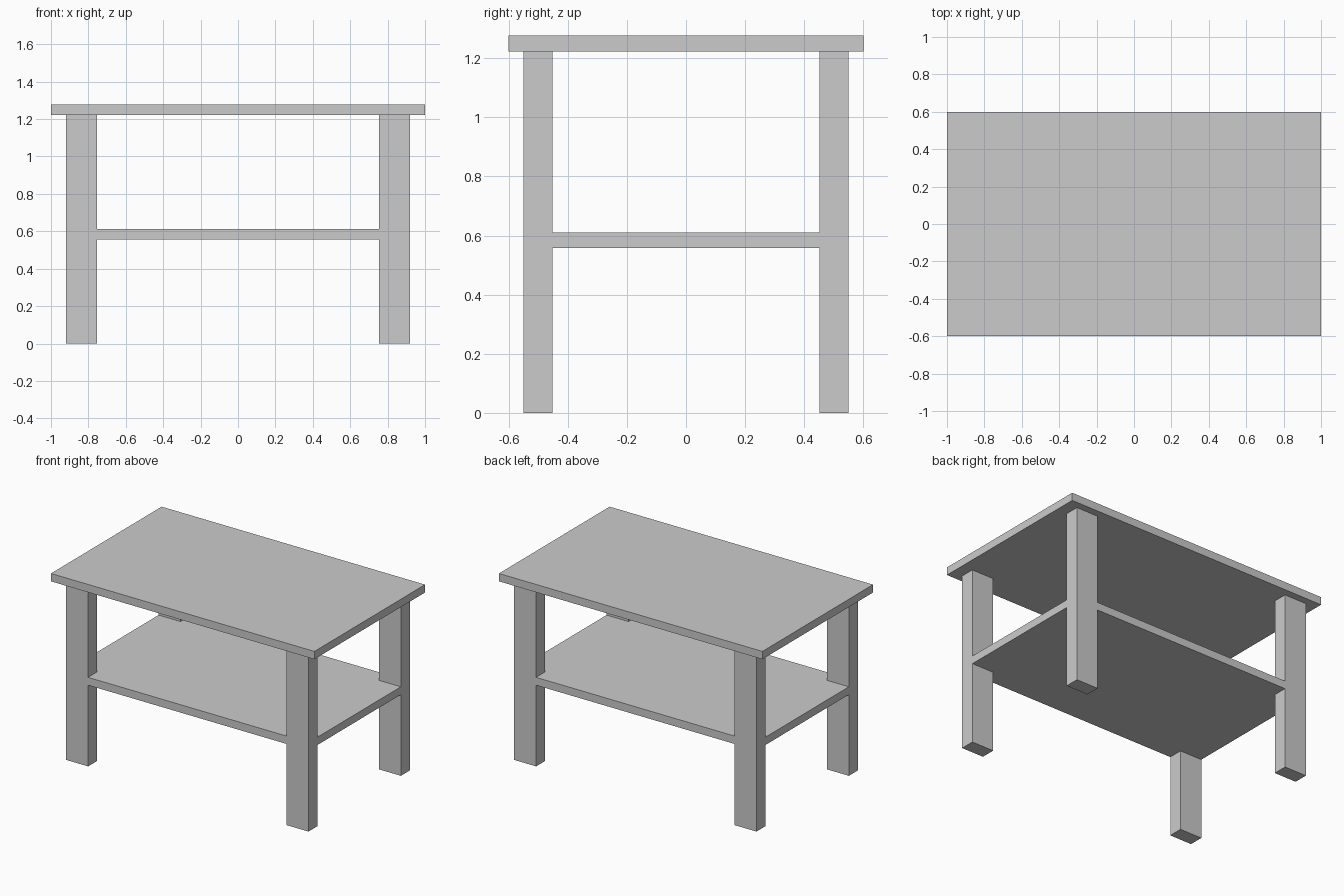
import bpy, bmesh

if "Cube" in bpy.data.objects:
    bpy.data.objects.remove(bpy.data.objects["Cube"])

OX, IX = 0.92, 0.753      # outer / inner leg faces in x
OY, IY = 0.55, 0.452      # outer / inner leg faces in y
TOP_Z0, TOP_Z1 = 1.223, 1.277
SHELF_Z0, SHELF_Z1 = 0.557, 0.611


def slab(name, outline, z0, z1):
    """Extrude a flat outline from z0 up to z1."""
    bm = bmesh.new()
    face = bm.faces.new([bm.verts.new((x, y, z0)) for x, y in outline])
    ext = bmesh.ops.extrude_face_region(bm, geom=[face], use_keep_orig=True)
    moved = [g for g in ext["geom"] if isinstance(g, bmesh.types.BMVert)]
    bmesh.ops.translate(bm, vec=(0, 0, z1 - z0), verts=moved)
    bmesh.ops.recalc_face_normals(bm, faces=bm.faces)
    mesh = bpy.data.meshes.new(name)
    bm.to_mesh(mesh)
    bm.free()
    obj = bpy.data.objects.new(name, mesh)
    bpy.context.collection.objects.link(obj)
    return obj


def rect(x0, x1, y0, y1):
    return [(x0, y0), (x1, y0), (x1, y1), (x0, y1)]


# Table top
slab("table_top", rect(-1, 1, -0.6, 0.6), TOP_Z0, TOP_Z1)

# Four legs
for sy, depth in ((-1, "front"), (1, "back")):
    for sx, side in ((-1, "left"), (1, "right")):
        slab(f"{depth}_{side}_leg",
             rect(sx * IX, sx * OX, sy * IY, sy * OY), 0, TOP_Z0)

# Lower shelf, flush with the outer leg faces and notched around each leg
notched = []
for sx, sy in ((1, -1), (1, 1), (-1, 1), (-1, -1)):
    corner = [(sx * IX, sy * OY), (sx * IX, sy * IY), (sx * OX, sy * IY)]
    notched += corner if sx * sy < 0 else corner[::-1]
slab("shelf", notched, SHELF_Z0, SHELF_Z1)
